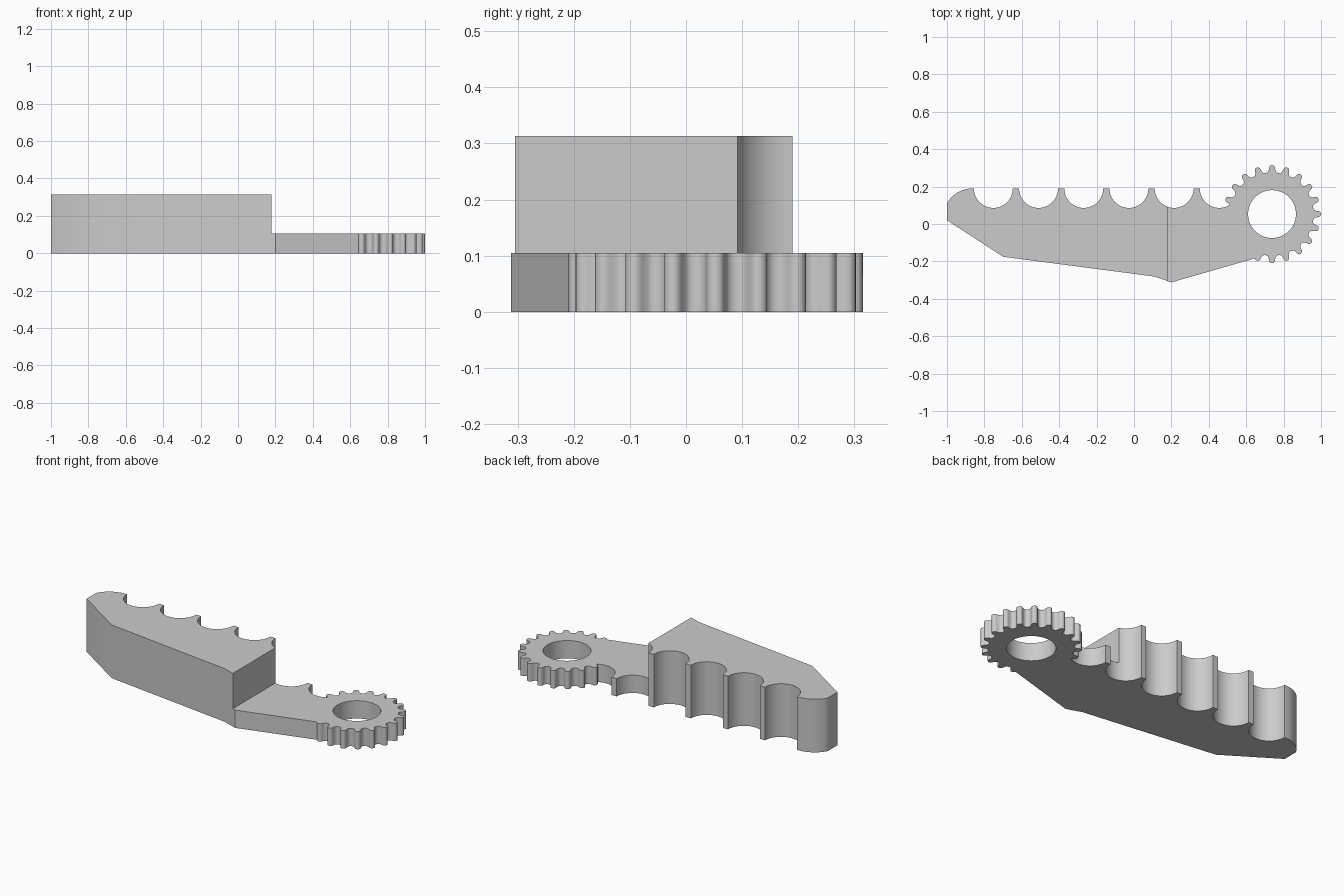
import bpy
import bmesh
from math import cos, sin, radians, pi

cube = bpy.data.objects.get("Cube")
if cube:
    bpy.data.objects.remove(cube, do_unlink=True)

PLATE_TOP, BLOCK_TOP, STEP_X = 0.105, 0.313, 0.18
GEAR_X, GEAR_Y, HOLE_R, TEETH = 0.738, 0.053, 0.128, 20
NOTCH_R, NOTCH_Y, PITCH = 0.104, 0.19, 0.2416


def arc(cx, cy, r, start, end, steps):
    angles = [radians(start + (end - start) * i / steps) for i in range(steps + 1)]
    return [(cx + r * cos(a), cy + r * sin(a)) for a in angles]


def gear_teeth(first, last):
    """Rounded teeth, counterclockwise between two tooth numbers."""
    half = [(0, 0.262), (0.1, 0.26), (0.17, 0.255), (0.21, 0.246),
            (0.25, 0.233), (0.34, 0.225), (0.5, 0.222)]
    tooth = [(-t, r) for t, r in reversed(half[1:-1])] + half
    points = []
    for k in range(TEETH):
        for t, r in tooth:
            if first <= k + t <= last:
                a = 2 * pi * (k + t) / TEETH + radians(252)
                points.append((GEAR_X + r * cos(a), GEAR_Y + r * sin(a)))
    return points


# Outer profile: underside, gear, scalloped back edge, rounded end
outline = [(-1, 0.02), (-0.7, -0.175), (0.11, -0.281), (0.2, -0.312), (0.645, -0.184)]
outline += gear_teeth(-0.11, 15.26)
for i in range(6):
    outline += arc(0.456 - PITCH * i, NOTCH_Y, NOTCH_R, -60 if i == 0 else 0, -180, 24)
outline += arc(-0.865, 0.036, 0.154, 90, 151, 12)
hole = arc(GEAR_X, GEAR_Y, HOLE_R, 0, 360, 64)[:-1]

# Flat plan with the gear bore left open
bm = bmesh.new()
for loop in (outline, hole):
    verts = [bm.verts.new((x, y, 0)) for x, y in loop]
    for i, v in enumerate(verts):
        bm.edges.new((v, verts[i - 1]))
bmesh.ops.triangle_fill(bm, edges=bm.edges[:], use_beauty=True, normal=(0, 0, 1))
bmesh.ops.bisect_plane(bm, geom=bm.verts[:] + bm.edges[:] + bm.faces[:],
                       plane_co=(STEP_X, 0, 0), plane_no=(1, 0, 0))


def raise_faces(faces, height, keep):
    result = bmesh.ops.extrude_face_region(bm, geom=faces, use_keep_orig=keep)
    new = result["geom"]
    bmesh.ops.translate(bm, vec=(0, 0, height),
                        verts=[g for g in new if isinstance(g, bmesh.types.BMVert)])
    return [g for g in new if isinstance(g, bmesh.types.BMFace)]


# Thin plate everywhere, then the tall block on one side of the step
top = raise_faces(bm.faces[:], PLATE_TOP, True)
tall = [f for f in top if f.calc_center_median().x < STEP_X]
raise_faces(tall, BLOCK_TOP - PLATE_TOP, False)
bmesh.ops.delete(bm, geom=[f for f in tall if f.is_valid], context="FACES")

# Merge the flush side walls of plate and block
seam = [e for e in bm.edges if len(e.link_faces) == 2
        and all(abs(v.co.z - PLATE_TOP) < 1e-4 for v in e.verts)
        and all(abs(f.normal.z) < 0.1 for f in e.link_faces)
        and sum(v.co.x for v in e.verts) / 2 < STEP_X - 1e-4]
bmesh.ops.dissolve_edges(bm, edges=seam, use_verts=True)
bmesh.ops.recalc_face_normals(bm, faces=bm.faces[:])

mesh = bpy.data.meshes.new("geared_arm")
bm.to_mesh(mesh)
bm.free()
arm = bpy.data.objects.new("geared_arm", mesh)
bpy.context.collection.objects.link(arm)

# Plain grey finish
grey = bpy.data.materials.new("plain_grey")
grey.use_nodes = True
grey.diffuse_color = (0.6, 0.6, 0.6, 1)
grey.node_tree.nodes["Principled BSDF"].inputs["Base Color"].default_value = (0.6, 0.6, 0.6, 1)
mesh.materials.append(grey)

bpy.ops.object.select_all(action="DESELECT")
arm.select_set(True)
bpy.context.view_layer.objects.active = arm
bpy.ops.object.shade_smooth_by_angle(angle=radians(35))
